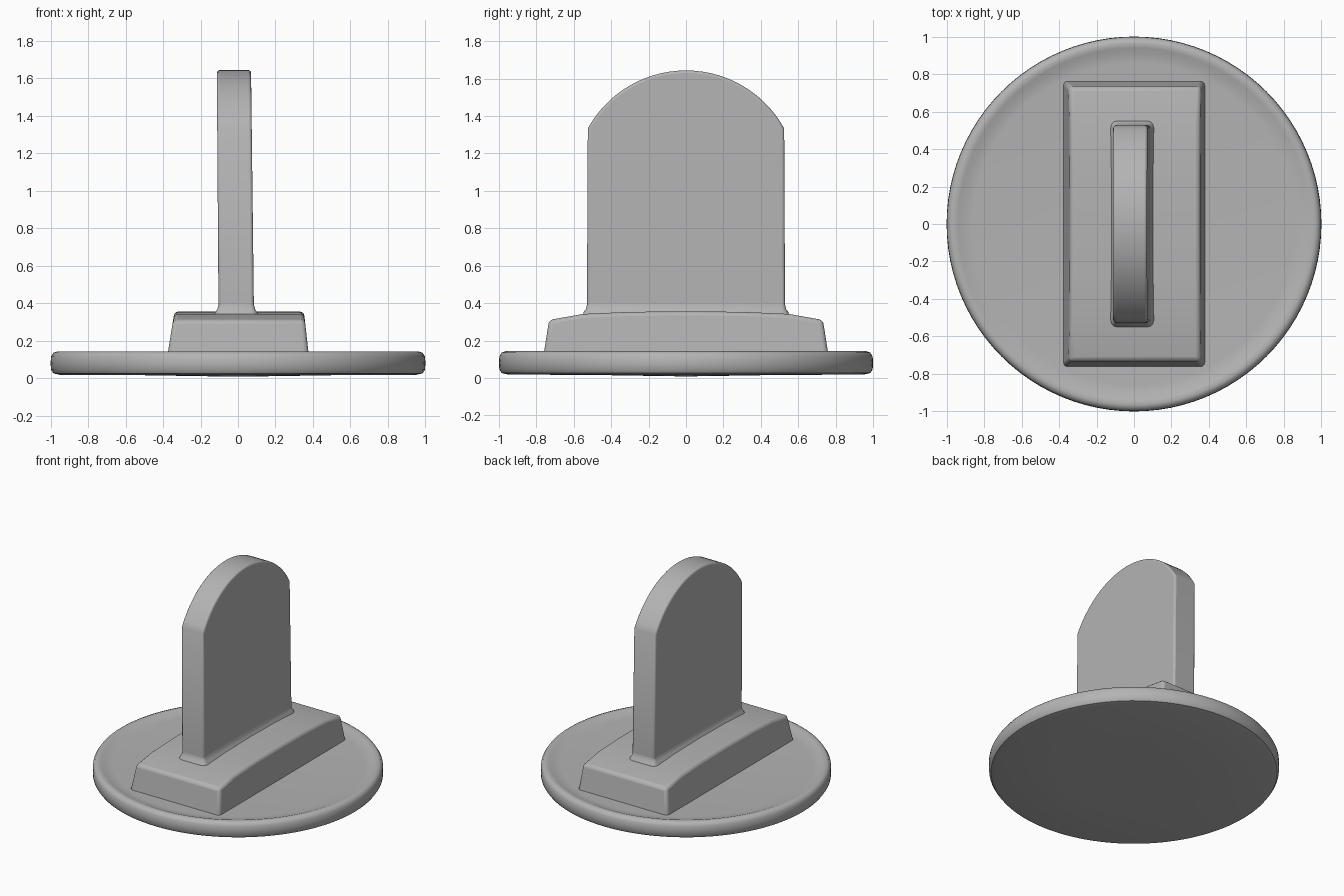
import bpy, bmesh, math

if "Cube" in bpy.data.objects:
    bpy.data.objects.remove(bpy.data.objects["Cube"])

# Mid grey used by every part
grey = bpy.data.materials.new("mid_grey")
grey.diffuse_color = (0.455, 0.455, 0.455, 1)
grey.use_nodes = True
grey.node_tree.nodes["Principled BSDF"].inputs["Base Color"].default_value = grey.diffuse_color


def finish(bm, name, bevel=0.0):
    bmesh.ops.recalc_face_normals(bm, faces=bm.faces)
    mesh = bpy.data.meshes.new(name)
    bm.to_mesh(mesh)
    bm.free()
    mesh.materials.append(grey)
    obj = bpy.data.objects.new(name, mesh)
    bpy.context.collection.objects.link(obj)
    if bevel:
        mod = obj.modifiers.new("soft_edges", 'BEVEL')
        mod.width = bevel
        mod.segments = 3
        mod.limit_method = 'ANGLE'
        mod.angle_limit = math.radians(35)
    bpy.ops.object.select_all(action='DESELECT')
    obj.select_set(True)
    bpy.context.view_layer.objects.active = obj
    bpy.ops.object.shade_smooth_by_angle(angle=math.radians(40))
    return obj


def lathe(name, profile, steps=96):
    """Spin an (r, z) profile around the z axis."""
    bm = bmesh.new()
    verts = [bm.verts.new((r, 0, z)) for r, z in profile]
    edges = [bm.edges.new(pair) for pair in zip(verts, verts[1:])]
    bmesh.ops.spin(bm, geom=verts + edges, cent=(0, 0, 0), axis=(0, 0, 1),
                   angle=math.tau, steps=steps)
    bmesh.ops.remove_doubles(bm, verts=bm.verts, dist=1e-4)
    return finish(bm, name)


def prism(name, half, left, right, bevel):
    """Mirror a half (y, z) outline in y and span it between x = left(z) and right(z)."""
    outline = half + [(-y, z) for y, z in reversed(half) if y > 1e-6]
    bm = bmesh.new()
    a = [bm.verts.new((left(z), y, z)) for y, z in outline]
    b = [bm.verts.new((right(z), y, z)) for y, z in outline]
    bm.faces.new(a)
    bm.faces.new(b[::-1])
    n = len(outline)
    for i in range(n):
        j = (i + 1) % n
        bm.faces.new((a[i], b[i], b[j], a[j]))
    return finish(bm, name, bevel)


# Round base with a softly raised rim
lathe("round_base", [(0, 0.008), (0.5, 0.016), (0.95, 0.018), (0.985, 0.026),
                     (0.998, 0.045), (1.0, 0.08), (0.998, 0.115),
                     (0.985, 0.136), (0.965, 0.143), (0.94, 0.138),
                     (0.91, 0.126), (0.86, 0.122), (0, 0.122)])

# Tapered plinth with sloping ends
prism("plinth", [(0.765, 0.10), (0.732, 0.31), (0.55, 0.342), (0.3, 0.353), (0, 0.356)],
      lambda z: -0.38 + 0.16 * (z - 0.1),
      lambda z: 0.38 - 0.11 * (z - 0.1), 0.022)

# Upright slab with an arched top, leaning very slightly
R, CZ = 0.6, 1.044
end = math.asin(0.525 / R)
arc = [(R * math.sin(end * (1 - i / 14)), CZ + R * math.cos(end * (1 - i / 14)))
       for i in range(15)]
prism("upright_slab", [(0.53, 0.30)] + arc,
      lambda z: -0.104 - 0.007 * (z - 0.36),
      lambda z: 0.085 - 0.012 * (z - 0.36), 0.014)

# Small fillet skirt where the slab meets the plinth
bm = bmesh.new()
rings = []
for grow, z in [(0.024, 0.335), (0.017, 0.354), (0.007, 0.367),
                (0.002, 0.385), (-0.003, 0.41)]:
    ring = []
    for sx, sy in ((-1, -1), (1, -1), (1, 1), (-1, 1)):
        for k in range(4):
            t = math.atan2(sy, sx) - math.pi / 4 + k * math.pi / 6
            rad = 0.016 + grow
            ring.append(bm.verts.new((-0.0095 + sx * 0.0785 + rad * math.cos(t),
                                      sy * 0.513 + rad * math.sin(t), z)))
    rings.append(ring)
for lo, hi in zip(rings, rings[1:]):
    for i in range(len(lo)):
        j = (i + 1) % len(lo)
        bm.faces.new((lo[i], lo[j], hi[j], hi[i]))
bm.faces.new(rings[0])
bm.faces.new(rings[-1])
finish(bm, "slab_fillet")
